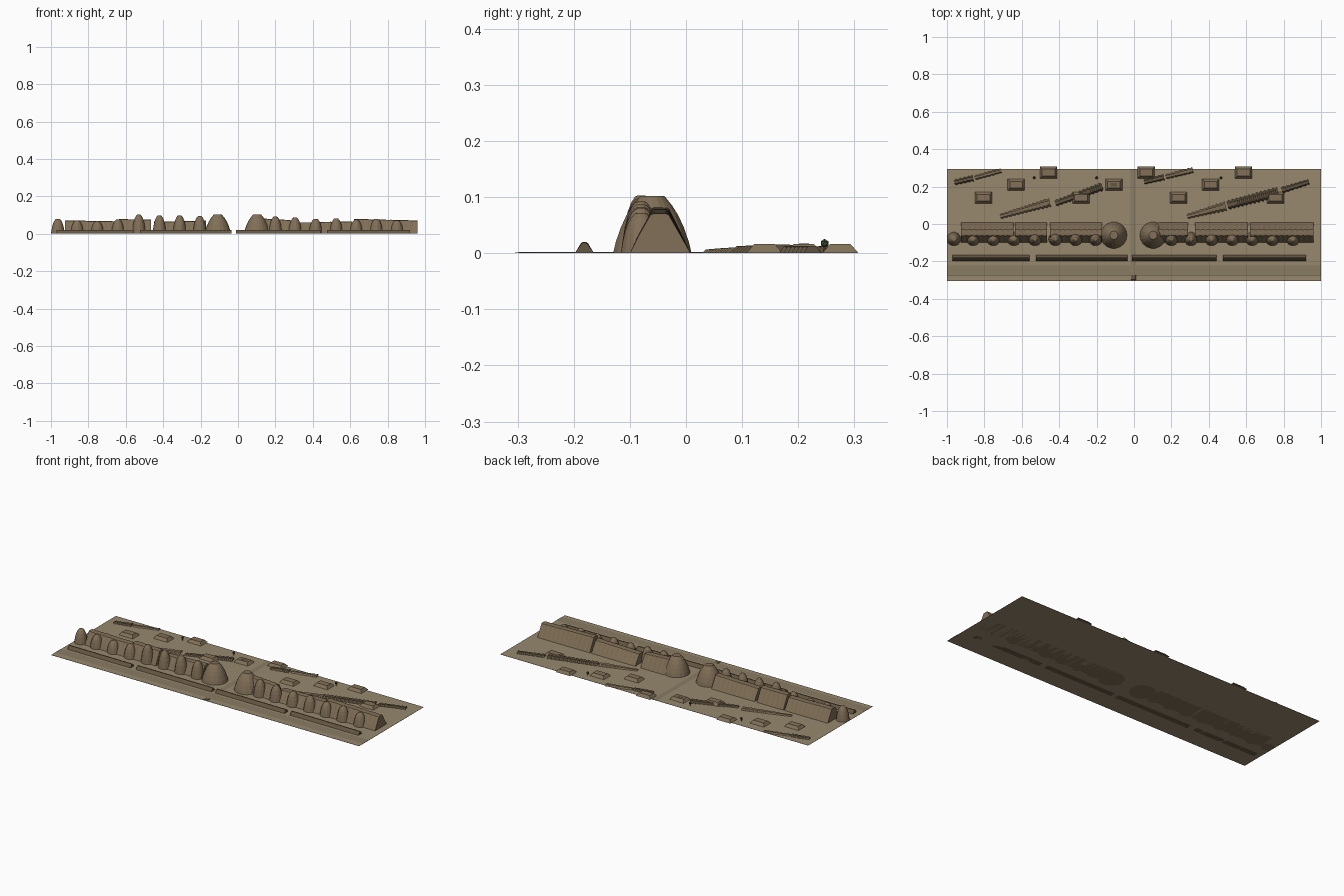
import bpy, bmesh, math, random
from mathutils import Vector

if "Cube" in bpy.data.objects:
    bpy.data.objects.remove(bpy.data.objects["Cube"])
random.seed(4)


def mat(name, c):
    m = bpy.data.materials.new(name)
    m.diffuse_color = (*c, 1)
    m.use_nodes = True
    m.node_tree.nodes["Principled BSDF"].inputs["Base Color"].default_value = m.diffuse_color
    return m


SAND = mat("sand", (0.31, 0.25, 0.155))
DIRT = mat("packed_dirt", (0.25, 0.20, 0.125))
MUD = mat("mud_brick", (0.22, 0.16, 0.095))
DARK = mat("dark_brick", (0.13, 0.095, 0.055))
LEAF = mat("leaf", (0.05, 0.08, 0.03))


def loft(name, rings, m):
    """Skin a list of equal-length closed rings and cap both ends."""
    bm = bmesh.new()
    rs = [[bm.verts.new(p) for p in r] for r in rings]
    n = len(rs[0])
    for a, b in zip(rs, rs[1:]):
        for i in range(n):
            bm.faces.new((a[i], a[(i + 1) % n], b[(i + 1) % n], b[i]))
    bm.faces.new(rs[0][::-1])
    bm.faces.new(rs[-1])
    bmesh.ops.recalc_face_normals(bm, faces=bm.faces)
    me = bpy.data.meshes.new(name)
    bm.to_mesh(me)
    bm.free()
    me.materials.append(m)
    ob = bpy.data.objects.new(name, me)
    bpy.context.collection.objects.link(ob)
    return ob


def rect(x, y, hx, hy, z):
    return [(x - hx, y - hy, z), (x + hx, y - hy, z), (x + hx, y + hy, z), (x - hx, y + hy, z)]


def frustum(name, x, y, base, top, z0, z1, m):
    return loft(name, [rect(x, y, *base, z0), rect(x, y, *top, z1)], m)


def tower(name, x, y, h, profile, sides=14):
    rings = []
    for r, t in profile:
        rings.append([(x + r * math.cos(2 * math.pi * i / sides),
                       y + r * math.sin(2 * math.pi * i / sides), h * t) for i in range(sides)])
    loft(name, rings, MUD)


def wall(name, x0, x1, section, h0, h1, m, step=0.014, wobble=0.0012):
    """Extrude a (y, height fraction) section along x with weathered ribs."""
    n = max(2, int((x1 - x0) / step))
    rings = []
    for i in range(n + 1):
        t = i / n
        d = wobble * (1 if i % 2 else -1) if 0 < i < n else 0
        h = h0 + (h1 - h0) * t + random.uniform(-wobble, wobble) * 0.5
        mid = sum(p[0] for p in section) / len(section)
        rings.append([(x0 + (x1 - x0) * t, y + (d if y > mid else -d) * (0 < f < 1), f * h)
                      for y, f in section])
    return loft(name, rings, m)


def ridge(name, a, b, w0, w1, h0, h1, m):
    """Ribbed eroded mound running diagonally from a to b."""
    a, b = Vector((*a, 0)), Vector((*b, 0))
    d = b - a
    side = Vector((-d.y, d.x, 0)).normalized()
    n = max(4, int(d.length / 0.011))
    rings = []
    for i in range(n + 1):
        t = i / n
        k = 1.0 if i % 2 else 0.72
        w, h = (w0 + (w1 - w0) * t) * k, (h0 + (h1 - h0) * t) * k
        c = a + d * t
        rings.append([c + side * w * s + Vector((0, 0, 0.0005 + h * f))
                      for s, f in ((-1, 0), (-0.5, 1), (0.5, 1), (1, 0))])
    loft(name, rings, m)


# ground, moat strip, road through the gate
frustum("ground", 0, -0.005, (1, 0.3), (1, 0.3), 0, 0.001, SAND)
frustum("moat_strip", 0, -0.247, (1, 0.03), (1, 0.025), 0.001, 0.0025, DIRT)
frustum("gate_road", -0.003, 0.035, (0.015, 0.258), (0.013, 0.258), 0.001, 0.002, DIRT)
frustum("causeway_stone", -0.003, -0.285, (0.014, 0.014), (0.012, 0.012), 0.001, 0.0025, DARK)

# main wall segments
SEC = [(-0.1, 0), (-0.084, 0.45), (-0.063, 0.97), (-0.057, 1), (-0.037, 1), (-0.031, 0.97),
       (-0.01, 0.45), (0.008, 0)]
for i, (x0, x1, h0, h1) in enumerate([
        (-0.925, -0.645, 0.071, 0.066), (-0.637, -0.465, 0.078, 0.076), (-0.45, -0.17, 0.064, 0.07),
        (0.13, 0.29, 0.082, 0.072), (0.325, 0.61, 0.06, 0.066), (0.62, 0.96, 0.079, 0.071)]):
    wall(f"main_wall_{i}", x0, x1, SEC, h0, h1, MUD)

# wall towers
PROF = [(0.037, 0), (0.034, 0.25), (0.030, 0.5), (0.0245, 0.72), (0.018, 0.88), (0.011, 0.98), (0.006, 1)]
XS = [-0.963, -0.86, -0.752, -0.642, -0.53, -0.42, -0.312, -0.205,
      0.2, 0.305, 0.415, 0.525, 0.632, 0.74, 0.85]
HS = [0.08, 0.071, 0.067, 0.076, 0.103, 0.098, 0.098, 0.095,
      0.092, 0.087, 0.08, 0.082, 0.075, 0.08, 0.072]
for i, (x, h) in enumerate(zip(XS, HS)):
    tower(f"wall_tower_{i}", x, -0.08, h, PROF)

# large gate towers
GATE = [(0.071, 0), (0.066, 0.2), (0.057, 0.45), (0.047, 0.66), (0.036, 0.83), (0.022, 1)]
tower("gate_tower_left", -0.108, -0.06, 0.102, GATE, 18)
tower("gate_tower_right", 0.102, -0.06, 0.102, GATE, 18)

# low outer wall
LOW = [(-0.198, 0), (-0.187, 0.85), (-0.184, 1), (-0.178, 1), (-0.175, 0.85), (-0.164, 0)]
for i, (x0, x1) in enumerate([(-0.97, -0.56), (-0.525, -0.035), (-0.01, 0.44), (0.475, 0.92)]):
    wall(f"outer_wall_{i}", x0, x1, LOW, 0.02, 0.019, DARK, 0.02, 0.0006)

# diagonal ruined ridges inside the city
for i, r in enumerate([
        ((-0.715, 0.04), (-0.45, 0.115), 0.014, 0.026, 0.006, 0.01, MUD),
        ((-0.42, 0.11), (-0.17, 0.2), 0.018, 0.024, 0.008, 0.014, DARK),
        ((0.285, 0.04), (0.49, 0.095), 0.014, 0.028, 0.006, 0.01, MUD),
        ((0.5, 0.1), (0.77, 0.17), 0.026, 0.03, 0.012, 0.015, DARK),
        ((0.79, 0.18), (0.935, 0.225), 0.018, 0.016, 0.012, 0.012, DARK),
        ((-0.96, 0.222), (-0.86, 0.245), 0.016, 0.018, 0.01, 0.012, DARK),
        ((-0.85, 0.247), (-0.71, 0.285), 0.014, 0.014, 0.008, 0.008, MUD),
        ((0.055, 0.225), (0.16, 0.25), 0.015, 0.018, 0.01, 0.012, DARK),
        ((0.17, 0.252), (0.315, 0.288), 0.014, 0.018, 0.009, 0.01, MUD)]):
    ridge(f"ruin_ridge_{i}", *r)

# building platforms
for i, (x, y) in enumerate([
        (-0.805, 0.14), (-0.63, 0.21), (-0.457, 0.275), (-0.283, 0.14), (-0.108, 0.21),
        (0.065, 0.275), (0.238, 0.14), (0.41, 0.21), (0.585, 0.275), (0.757, 0.14)]):
    frustum(f"house_platform_{i}", x, y, (0.046, 0.032), (0.034, 0.018), 0.0005, 0.0165, MUD)
frustum("platform_pit", -0.108, 0.21, (0.018, 0.009), (0.018, 0.009), 0.016, 0.017, DARK)

# small trees
for i, x in enumerate((-0.533, -0.2, 0.465)):
    bpy.ops.mesh.primitive_cylinder_add(vertices=6, radius=0.0018, depth=0.014, location=(x, 0.247, 0.008))
    trunk = bpy.context.object
    bpy.ops.mesh.primitive_ico_sphere_add(subdivisions=1, radius=0.008, location=(x, 0.247, 0.0175))
    crown = bpy.context.object
    for ob, n, m in ((trunk, "tree_trunk", DARK), (crown, "tree_crown", LEAF)):
        ob.name = f"{n}_{i}"
        ob.data.materials.append(m)
